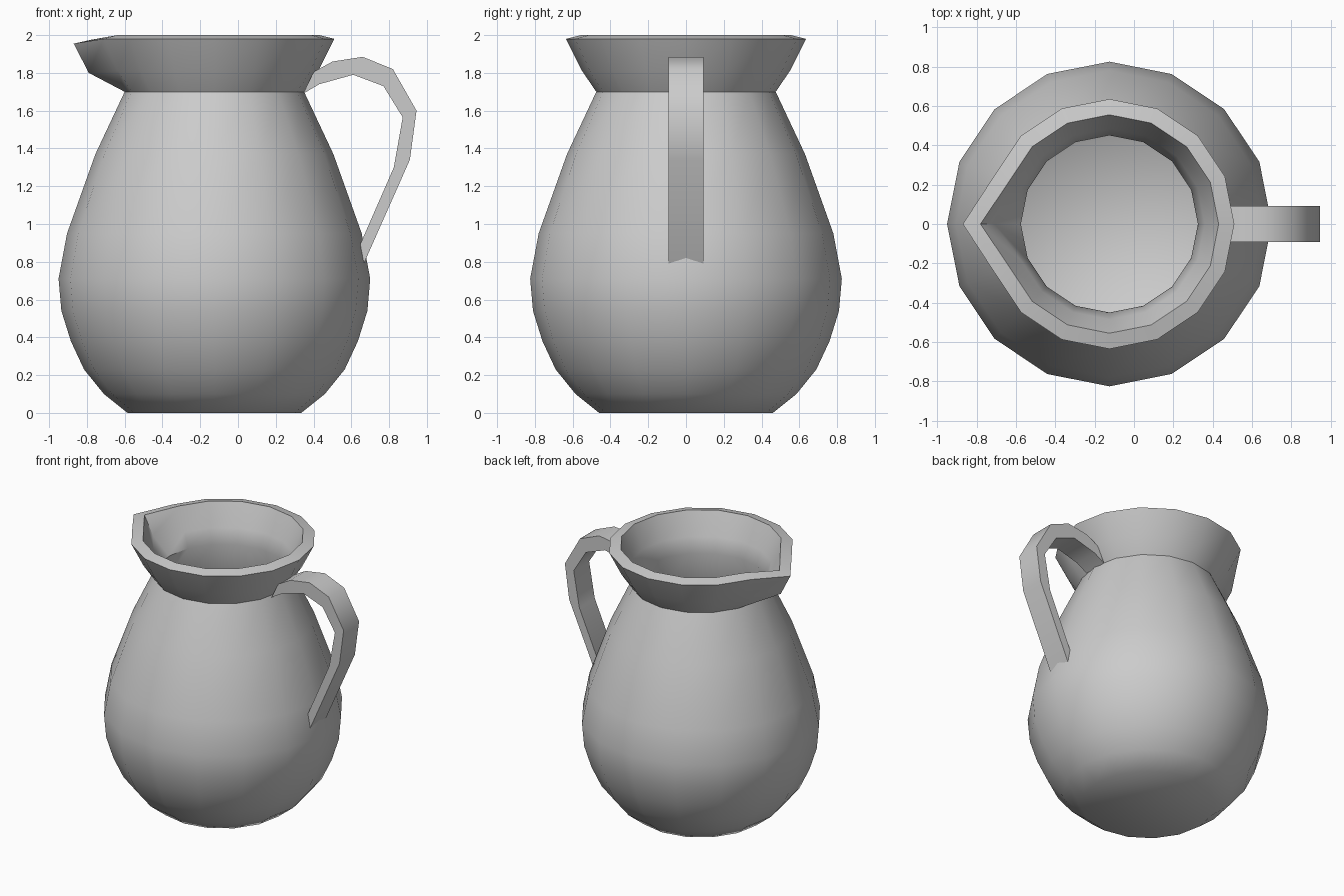
import bpy, bmesh, math

if "Cube" in bpy.data.objects:
    bpy.data.objects.remove(bpy.data.objects["Cube"])

CX, SIDES = -0.125, 16


def finish(bm, name, angle):
    bmesh.ops.recalc_face_normals(bm, faces=bm.faces)
    mesh = bpy.data.meshes.new(name)
    bm.to_mesh(mesh)
    bm.free()
    obj = bpy.data.objects.new(name, mesh)
    bpy.context.collection.objects.link(obj)
    bpy.ops.object.select_all(action='DESELECT')
    obj.select_set(True)
    bpy.context.view_layer.objects.active = obj
    bpy.ops.object.shade_smooth_by_angle(angle=math.radians(angle))
    return obj


# Jug: one closed profile (outside, rim, inside) turned in 16 steps
profile = [(0.46, 0), (0.585, 0.10), (0.69, 0.23), (0.76, 0.38), (0.81, 0.54),
           (0.825, 0.71), (0.78, 0.95), (0.63, 1.37), (0.475, 1.70),
           (0.55, 1.81), (0.635, 1.98),
           (0.555, 2.0), (0.485, 1.83), (0.45, 1.72),
           (0.575, 1.37), (0.725, 0.95), (0.77, 0.71), (0.755, 0.54),
           (0.705, 0.38), (0.64, 0.25), (0.54, 0.14), (0.44, 0.05)]
# Pouring lip: the flare's points on the -x side are pulled outwards
lip = {9: (0.665, 1.80), 10: (0.745, 1.955), 11: (0.655, 1.975), 12: (0.585, 1.84)}

bm = bmesh.new()
rings = []
for i, point in enumerate(profile):
    ring = []
    for k in range(SIDES):
        r, z = lip.get(i, point) if k == SIDES // 2 else point
        a = 2 * math.pi * k / SIDES
        ring.append(bm.verts.new((CX + r * math.cos(a), r * math.sin(a), z)))
    rings.append(ring)
for lo, hi in zip(rings, rings[1:]):
    for k in range(SIDES):
        n = (k + 1) % SIDES
        bm.faces.new((lo[k], lo[n], hi[n], hi[k]))
bm.faces.new(rings[0])
bm.faces.new(rings[-1])
finish(bm, "jug_body", 53)

# Handle: flat strap following an outer and an inner curve
outer = [(0.40, 1.805), (0.50, 1.86), (0.66, 1.885), (0.82, 1.82),
         (0.945, 1.60), (0.91, 1.34), (0.655, 0.765)]
inner = [(0.345, 1.69), (0.43, 1.74), (0.61, 1.79), (0.77, 1.73),
         (0.872, 1.565), (0.825, 1.30), (0.635, 0.865)]
W = 0.092
bm = bmesh.new()
sections = [[bm.verts.new((p[0], y, p[1])) for p, y in
             ((o, -W), (o, W), (i, W), (i, -W))] for o, i in zip(outer, inner)]
for a, b in zip(sections, sections[1:]):
    for k in range(4):
        n = (k + 1) % 4
        bm.faces.new((a[k], a[n], b[n], b[k]))
bm.faces.new(sections[0])
bm.faces.new(sections[-1])
finish(bm, "handle", 50)
